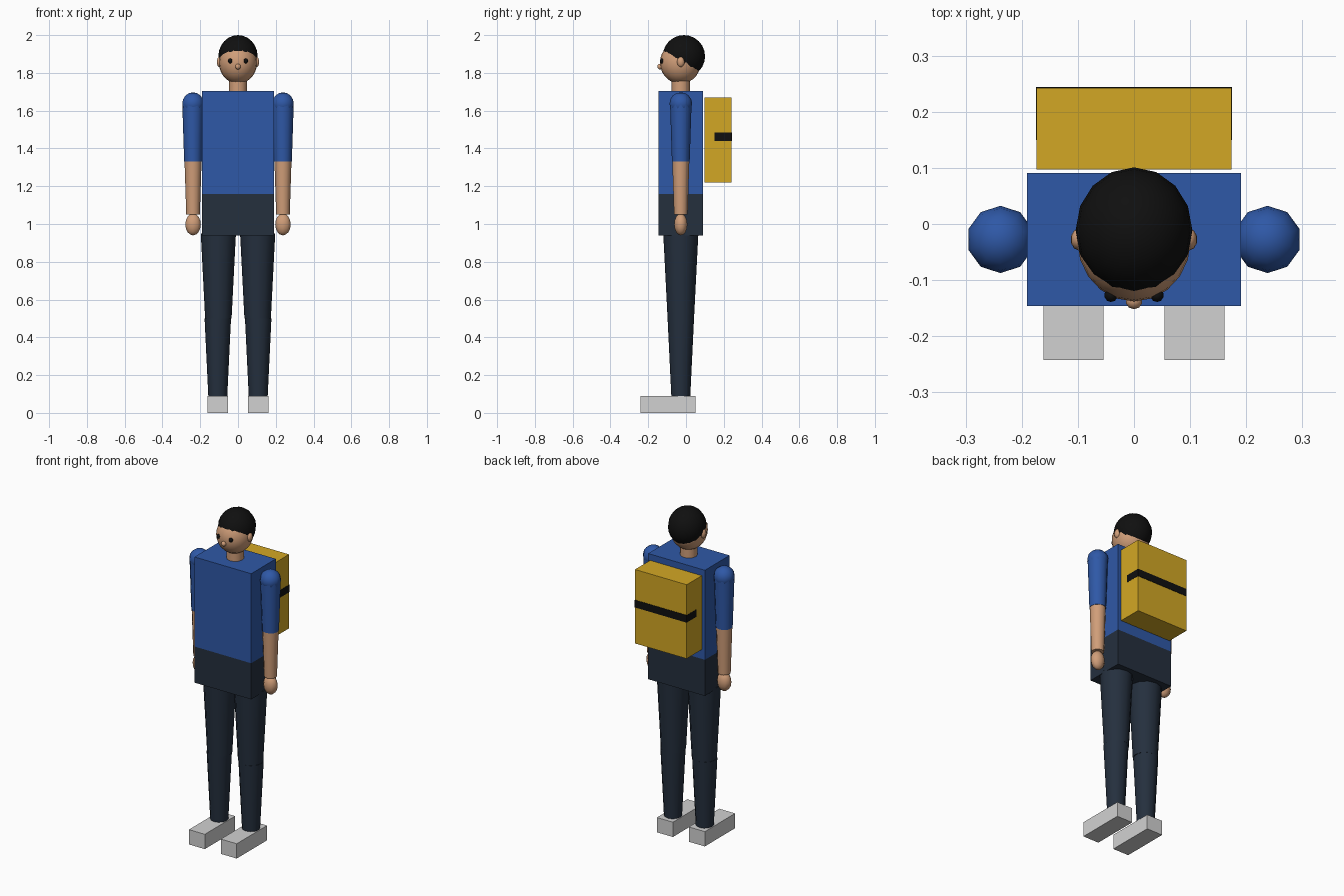
import bpy, math

if "Cube" in bpy.data.objects:
    bpy.data.objects.remove(bpy.data.objects["Cube"])

Y = -0.0275  # depth of the body axis


def material(name, rgb):
    m = bpy.data.materials.new(name)
    m.diffuse_color = (*rgb, 1)
    m.use_nodes = True
    m.node_tree.nodes["Principled BSDF"].inputs["Base Color"].default_value = m.diffuse_color
    return m


SHIRT = material("blue shirt", (0.028, 0.098, 0.385))
TROUSERS = material("dark navy", (0.018, 0.029, 0.048))
SKIN = material("skin", (0.63, 0.34, 0.19))
BLACK = material("black", (0.005, 0.005, 0.005))
YELLOW = material("yellow", (0.65, 0.39, 0.018))
SHOE = material("light grey", (0.64, 0.64, 0.64))


def finish(name, mat, smooth=False):
    o = bpy.context.object
    o.name = name
    o.data.materials.append(mat)
    bpy.ops.object.transform_apply(location=False, rotation=False, scale=True)
    if smooth:
        bpy.ops.object.shade_smooth_by_angle(angle=math.radians(50))
    return o


def box(name, mat, x, y, z):
    """Box from (min, max) pairs."""
    spans = (x, y, z)
    bpy.ops.mesh.primitive_cube_add(size=1, location=[(a + b) / 2 for a, b in spans])
    bpy.context.object.scale = [b - a for a, b in spans]
    return finish(name, mat)


def ball(name, mat, loc, radii, segments=16, rings=12):
    bpy.ops.mesh.primitive_uv_sphere_add(segments=segments, ring_count=rings, radius=1, location=loc)
    bpy.context.object.scale = radii
    return finish(name, mat, True)


def limb(name, mat, x, z0, z1, r0, r1, sides=12):
    """Upright tapered limb, r0 at the bottom and r1 at the top."""
    bpy.ops.mesh.primitive_cone_add(vertices=sides, radius1=r0, radius2=r1, depth=z1 - z0,
                                    location=(x, Y, (z0 + z1) / 2))
    return finish(name, mat, True)


# Torso
box("shirt", SHIRT, (-0.191, 0.191), (-0.146, 0.091), (1.16, 1.705))
box("hips", TROUSERS, (-0.191, 0.191), (-0.146, 0.091), (0.94, 1.16))

# Head
limb("neck", SKIN, 0, 1.69, 1.79, 0.048, 0.048)
ball("head", SKIN, (0, -0.03, 1.854), (0.101, 0.108, 0.111), 20, 14)
ball("hair", BLACK, (0, -0.011, 1.888), (0.104, 0.112, 0.112), 16, 12)
ball("nose", SKIN, (0, -0.137, 1.833), (0.015, 0.015, 0.015), 10, 8)

# Paired parts
for side, s in (("left", -1), ("right", 1)):
    ball(side + "_eye", BLACK, (s * 0.041, -0.127, 1.863), (0.012, 0.012, 0.013), 10, 8)
    ball(side + "_ear", SKIN, (s * 0.098, Y, 1.858), (0.015, 0.02, 0.027), 10, 8)
    ball(side + "_shoulder", SHIRT, (s * 0.238, Y, 1.637), (0.06, 0.06, 0.06), 10, 8)
    limb(side + "_sleeve", SHIRT, s * 0.238, 1.33, 1.64, 0.047, 0.057)
    limb(side + "_forearm", SKIN, s * 0.238, 1.05, 1.33, 0.036, 0.045)
    ball(side + "_hand", SKIN, (s * 0.238, Y, 0.998), (0.043, 0.035, 0.058), 10, 8)
    limb(side + "_thigh", TROUSERS, s * 0.104, 0.5, 0.95, 0.07, 0.093)
    limb(side + "_shin", TROUSERS, s * 0.107, 0.085, 0.5, 0.05, 0.07)
    box(side + "_shoe", SHOE, sorted((s * 0.054, s * 0.161)), (-0.242, 0.049), (0, 0.09))

# Backpack with a dark band wrapping its rear half
box("backpack", YELLOW, (-0.174, 0.174), (0.097, 0.242), (1.22, 1.67))
box("backpack_band", BLACK, (-0.175, 0.175), (0.15, 0.244), (1.44, 1.485))
